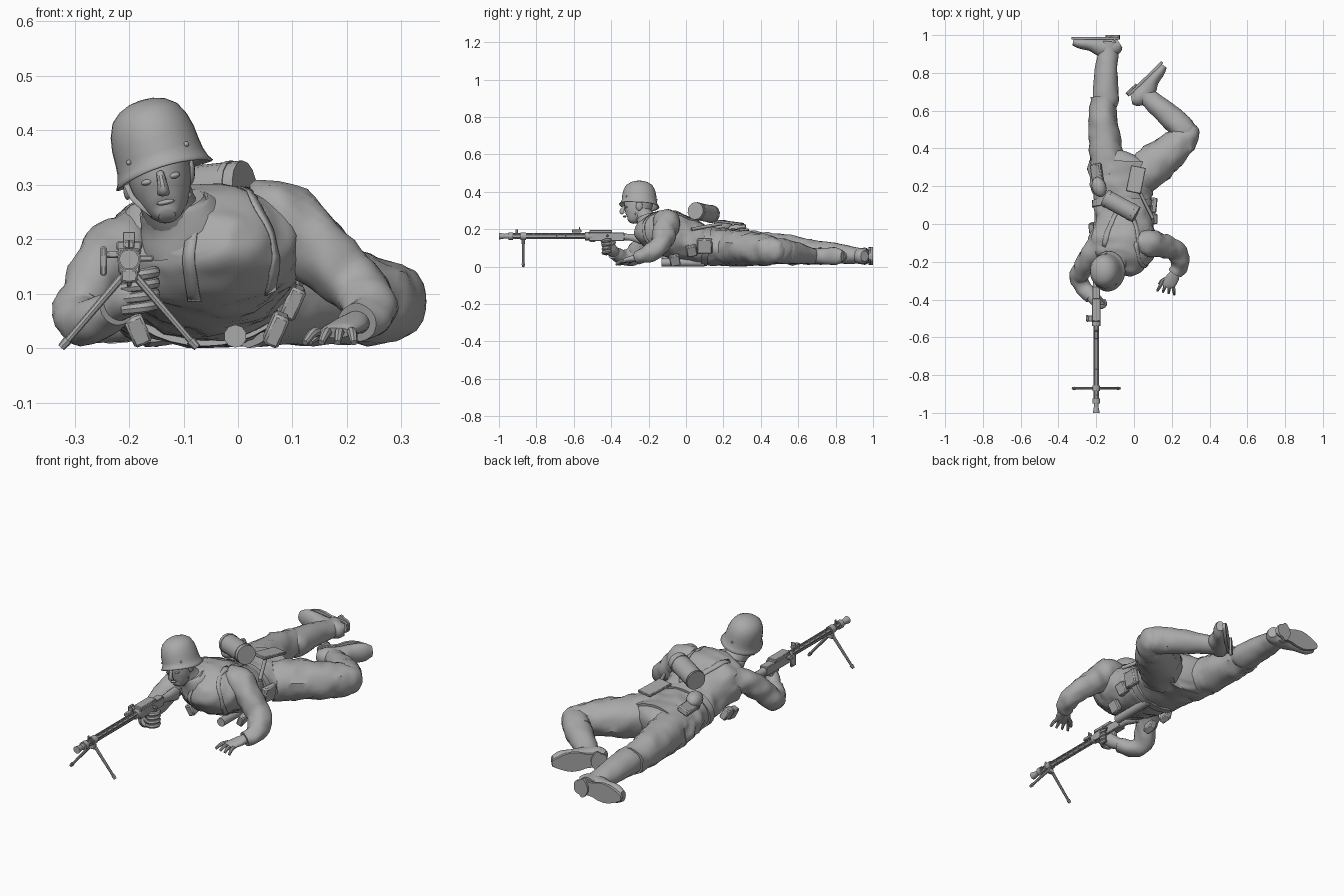
import bpy, bmesh
from math import cos, sin, pi, tau
from mathutils import Vector, Matrix, Euler, noise

cube = bpy.data.objects.get("Cube")
if cube:
    bpy.data.objects.remove(cube)

mat = bpy.data.materials.new("plain_grey")
mat.use_nodes = True
GREY = (0.4, 0.4, 0.4, 1)
mat.diffuse_color = GREY
mat.node_tree.nodes["Principled BSDF"].inputs["Base Color"].default_value = GREY
parts = []


def finish(name, bm):
    """Turn a bmesh into a named grey object."""
    bmesh.ops.recalc_face_normals(bm, faces=bm.faces)
    me = bpy.data.meshes.new(name)
    bm.to_mesh(me)
    bm.free()
    me.materials.append(mat)
    ob = bpy.data.objects.new(name, me)
    bpy.context.collection.objects.link(ob)
    parts.append(ob)
    return ob


def frames(rings, up, steps):
    """Smoothly interpolate (x, y, z, half width, half height) rings."""
    r = [Vector(k) for k in rings]
    r = [2 * r[0] - r[1]] + r + [2 * r[-1] - r[-2]]
    pts = []
    for i in range(1, len(r) - 2):
        a, b, c, d = r[i - 1:i + 3]
        for s in range(steps):
            t = s / steps
            pts.append((2 * b + (c - a) * t + (2 * a - 5 * b + 4 * c - d) * t * t
                        + (3 * b - a - 3 * c + d) * t ** 3) / 2)
    pts.append(r[-2])
    for i, p in enumerate(pts):
        nxt, prev = pts[min(i + 1, len(pts) - 1)], pts[max(i - 1, 0)]
        tan = (Vector(nxt[:3]) - Vector(prev[:3])).normalized()
        side = tan.cross(Vector(up)).normalized()
        yield Vector(p[:3]), side, side.cross(tan), max(p[3], .001), max(p[4], .001)


def loft(name, rings, up=(0, 0, 1), sides=20, steps=5, folds=0.0):
    """Skin elliptical rings; folds adds cloth creases."""
    bm = bmesh.new()
    loops = []
    for c, s, u, w, h in frames(rings, up, steps):
        loop = []
        for k in range(sides):
            a = tau * k / sides
            off = s * w * cos(a) + u * h * sin(a)
            p = c + off
            p += off * folds * noise.noise(p * 22)
            p.z = max(p.z, 0)
            loop.append(bm.verts.new(p))
        loops.append(loop)
    for a, b in zip(loops, loops[1:]):
        for k in range(sides):
            j = (k + 1) % sides
            bm.faces.new((a[k], a[j], b[j], b[k]))
    bm.faces.new(loops[0])
    bm.faces.new(loops[-1])
    return finish(name, bm)


def rod(name, a, b, r1, r2=None, sides=12):
    """Straight cylinder or cone between two points."""
    a, b = Vector(a), Vector(b)
    d = b - a
    m = Matrix.Translation((a + b) / 2) @ d.to_track_quat('Z', 'Y').to_matrix().to_4x4()
    bm = bmesh.new()
    bmesh.ops.create_cone(bm, cap_ends=True, segments=sides, radius1=r1,
                          radius2=r1 if r2 is None else r2, depth=d.length, matrix=m)
    return finish(name, bm)


def box(name, loc, size, rot=(0, 0, 0), bevel=.003):
    bm = bmesh.new()
    m = Matrix.LocRotScale(Vector(loc), Euler(rot), Vector(size))
    bmesh.ops.create_cube(bm, size=1, matrix=m)
    bmesh.ops.bevel(bm, geom=bm.edges[:], offset=bevel, segments=1, affect='EDGES')
    return finish(name, bm)


def ball(name, loc, size, rot=(0, 0, 0)):
    bm = bmesh.new()
    m = Matrix.LocRotScale(Vector(loc), Euler(rot), Vector(size))
    bmesh.ops.create_uvsphere(bm, u_segments=16, v_segments=10, radius=1, matrix=m)
    return finish(name, bm)


def strap(name, path, target, up):
    """Flat webbing that clings to the target."""
    bm = bmesh.new()
    last = None
    for c, s, u, w, h in frames([p + (.012, .01) for p in path], up, 6):
        pair = [bm.verts.new(c - s * w), bm.verts.new(c + s * w)]
        if last:
            bm.faces.new((last[0], last[1], pair[1], pair[0]))
        last = pair
    ob = finish(name, bm)
    wrap = ob.modifiers.new("cling", 'SHRINKWRAP')
    wrap.target = target
    wrap.wrap_mode = 'ABOVE_SURFACE'
    wrap.offset = .004
    ob.modifiers.new("thickness", 'SOLIDIFY').thickness = .003


# Jacket, belt and trouser seat
jacket = loft("jacket", [(-.09, -.245, .21, .06, .04), (-.08, -.22, .2, .12, .075),
                         (-.07, -.17, .19, .165, .11), (-.06, -.09, .175, .18, .125),
                         (-.056, .02, .135, .153, .115), (-.062, .11, .11, .15, .1),
                         (-.062, .22, .105, .17, .1), (-.058, .33, .1, .188, .1)], folds=.1, sides=36, steps=7)
loft("belt", [(-.062, .09, .113, .161, .11), (-.062, .125, .109, .16, .107)], sides=32)
loft("trouser_seat", [(-.06, .28, .1, .17, .096), (-.05, .34, .097, .16, .09),
                      (-.04, .37, .09, .08, .05)], folds=.06)

# Legs and tall boots
loft("right_trouser_leg", [(-.13, .26, .1, .1, .095), (-.15, .4, .098, .09, .09),
                           (-.163, .55, .09, .075, .08), (-.165, .67, .08, .066, .066)], folds=.18)
loft("left_trouser_leg", [(.02, .24, .1, .1, .094), (.1, .31, .098, .11, .094),
                          (.21, .4, .092, .09, .083), (.275, .46, .088, .072, .076),
                          (.312, .51, .085, .043, .05), (.322, .525, .085, .012, .015)], folds=.15)
loft("left_knee_cloth", [(.298, .455, .087, .05, .06), (.268, .495, .086, .064, .07),
                         (.21, .55, .08, .062, .062)], folds=.12)
loft("right_boot_shaft", [(-.155, .65, .078, .062, .058), (-.15, .665, .078, .07, .064),
                          (-.148, .8, .07, .061, .056), (-.138, .89, .06, .054, .046),
                          (-.13, .965, .057, .048, .042)], folds=.08)
loft("left_boot_shaft", [(.235, .53, .08, .06, .06), (.225, .54, .08, .066, .064),
                         (.15, .605, .07, .058, .056), (.09, .655, .06, .05, .046),
                         (.035, .698, .056, .042, .04)], folds=.08)


def foot(side, origin, angle, flip):
    """Boot foot on its side, with sole and heel."""
    m = Matrix.Translation(origin) @ Matrix.Rotation(angle, 4, 'Z') @ Matrix.Diagonal((1, flip, 1, 1))
    rings = [(0, .045, .025, .028), (.03, .062, .046, .042), (.09, .066, .05, .042),
             (.15, .05, .036, .045), (.21, .043, .029, .045), (.248, .037, .018, .027)]
    loft(side + "_boot_foot", [tuple(m @ Vector((x, y, 0))) + (w, h) for x, y, w, h in rings])
    for name, x0, x1, y0, y1 in (("sole", 0, .255, .01, .024), ("heel", 0, .075, 0, .013)):
        bm = bmesh.new()
        outline = []
        for k in range(24):
            a = tau * k / 24
            t = (1 + cos(a)) / 2
            half = .036 + .013 * sin(pi * (2 * t - .75)) * (t > .3)
            wide = abs(sin(a)) ** .55 * (1 if sin(a) >= 0 else -1)
            outline.append(m @ Vector((x0 + (x1 - x0) * t, y0, half * wide)))
        face = bm.faces.new([bm.verts.new(p) for p in outline])
        ext = bmesh.ops.extrude_face_region(bm, geom=[face])["geom"]
        shift = m.to_3x3() @ Vector((0, y1 - y0, 0))
        bmesh.ops.translate(bm, vec=shift, verts=[v for v in ext if isinstance(v, bmesh.types.BMVert)])
        finish(side + "_boot_" + name, bm)


foot("right", (-.075, 1, .056), pi, 1)
foot("left", (-.045, .692, .056), .77, -1)

# Sleeves
loft("left_sleeve", [(.03, -.1, .235, .06, .06), (.075, -.1, .237, .072, .073), (.133, -.11, .19, .062, .066),
                     (.2, -.13, .128, .056, .056), (.24, -.17, .086, .052, .052),
                     (.24, -.22, .06, .046, .042), (.22, -.26, .048, .039, .036)], folds=.2)
loft("right_sleeve", [(-.17, -.1, .2, .07, .06), (-.222, -.16, .178, .06, .058), (-.263, -.22, .125, .052, .056),
                      (-.29, -.28, .06, .05, .05), (-.27, -.335, .05, .045, .042),
                      (-.225, -.385, .073, .037, .036)], folds=.18)

# Left hand spread on the ground
loft("left_palm", [(.22, -.255, .048, .025, .022), (.205, -.285, .042, .034, .018),
                   (.185, -.32, .033, .034, .014), (.18, -.335, .028, .028, .01)])
for i in range(4):
    x, y = .207 - .018 * i, -.335 + .007 * i
    dx = .006 - .012 * i
    loft(f"left_finger_{i}", [(x, y + .015, .03, .009, .009), (x + dx * .5, y - .015, .028, .009, .009),
                              (x + dx, y - .04, .01, .006, .006)], sides=8, steps=3)
loft("left_thumb", [(.18, -.285, .036, .011, .01), (.15, -.3, .026, .01, .01),
                    (.132, -.318, .012, .006, .006)], sides=8, steps=3)

# Right hand on the grip
loft("right_palm", [(-.225, -.38, .075, .03, .028), (-.2, -.405, .095, .034, .034),
                    (-.18, -.415, .118, .025, .03)])
for i in range(4):
    z = .07 + .02 * i
    loft(f"right_finger_{i}", [(-.21, -.425, z, .01, .01), (-.18, -.44, z + .004, .012, .011),
                               (-.153, -.425, z + .01, .011, .011), (-.16, -.4, z + .012, .008, .008)],
         sides=8, steps=3)

# Head, face and neck
FRONT = (0, -1, 0)
loft("neck", [(-.1, -.17, .21, .062, .06), (-.125, -.215, .255, .052, .052), (-.14, -.245, .3, .05, .05)], up=FRONT)
loft("collar", [(-.095, -.18, .215, .095, .08), (-.115, -.2, .252, .07, .064), (-.12, -.205, .266, .06, .057)],
     up=FRONT, folds=.08)
loft("head", [(-.13, -.305, .243, .016, .012), (-.132, -.292, .255, .033, .037),
              (-.137, -.275, .28, .049, .062), (-.144, -.26, .315, .058, .074),
              (-.152, -.25, .36, .06, .075), (-.16, -.25, .41, .04, .05)], up=FRONT)
loft("nose", [(-.143, -.328, .322, .007, .008), (-.138, -.343, .296, .01, .013),
              (-.137, -.335, .284, .012, .008)], up=FRONT, sides=10)
ball("lips", (-.133, -.327, .268), (.017, .009, .005), (0, -.2, 0))
for sgn, name in ((-1, "right"), (1, "left")):
    ball(name + "_eye", (-.142 + sgn * .024, -.318, .311 + sgn * .006), (.012, .01, .006), (0, -.25, 0))
    ball(name + "_ear", (-.145 + sgn * .058, -.25, .31 + sgn * .014), (.008, .018, .024))

# Steel helmet with a flared skirt
tilt = Matrix.Translation((-.147, -.25, .356)) @ Matrix.Rotation(-.31, 4, 'Y')
bm = bmesh.new()
rows = []
for s, z, lift in ((1.17, -.04, .018), (1.09, -.03, .016), (1.03, -.014, .007), (1.005, .005, 0), (.985, .03, 0),
                   (.92, .055, 0), (.78, .079, 0), (.55, .094, 0), (.28, .102, 0), (.04, .104, 0)):
    row = []
    for k in range(32):
        a = tau * k / 32
        front = max(0, -sin(a)) ** 1.5
        row.append(bm.verts.new(tilt @ Vector((.08 * s * cos(a), .092 * s * sin(a), z + lift * front))))
    rows.append(row)
for a, b in zip(rows, rows[1:]):
    for k in range(32):
        j = (k + 1) % 32
        bm.faces.new((a[k], a[j], b[j], b[k]))
bm.faces.new(rows[-1])
finish("helmet", bm).modifiers.new("thickness", 'SOLIDIFY').thickness = .004
for k in (-.75, .75, pi):
    ball("helmet_rivet", tilt @ Vector((.081 * sin(k), -.093 * cos(k), .002)), (.005, .005, .005))
loft("chin_strap", [(-.205, -.27, .3, .005, .002), (-.188, -.285, .27, .005, .002),
                    (-.14, -.29, .242, .005, .002), (-.088, -.27, .285, .005, .002)], up=FRONT, sides=8)

# Webbing
strap("left_chest_strap", [(.02, -.1, .33), (.035, -.2, .28), (.055, -.22, .2), (.06, -.18, .1)], jacket, FRONT)
strap("left_back_strap", [(.03, -.12, .31), (.01, 0, .27), (-.04, .1, .23)], jacket, (0, 0, 1))
strap("right_back_strap", [(-.16, -.12, .28), (-.12, 0, .26), (-.08, .1, .23)], jacket, (0, 0, 1))
strap("jacket_placket", [(-.095, -.27, .24), (-.09, -.26, .17), (-.08, -.2, .08)], jacket, FRONT)

# Carried kit
a, b = Vector((-.155, .14, .28)), Vector((.012, .05, .298))
rod("canister", a, b, .047, sides=14)
for t in (.04, .82):
    rod("canister_band", a.lerp(b, t), a.lerp(b, t + .07), .049, sides=14)
ball("canteen", (-.185, .195, .215), (.038, .055, .035), (0, -.3, .3))
box("bread_bag", (-.195, .255, .2), (.06, .13, .03), (.1, -.45, .1), .006)
box("shovel_blade", (.01, .235, .235), (.08, .14, .014), (-.12, 0, -.2))
rod("shovel_handle", (.02, .19, .23), (.1, .03, .2), .009)
for i in range(2):
    box("left_pouch", (.1 - .03 * i, .03 - .09 * i, .085 - .05 * i), (.03, .055, .06), (.2, .4, .1), .005)
    box("right_pouch", (-.215 + .03 * i, -.02 - .08 * i, .07 - .035 * i), (.035, .055, .055), (.2, -.4, 0), .005)
box("side_pouch", (.1, .1, .11), (.03, .08, .08), (0, .2, -.1), .006)
rod("ground_tube", (-.005, -.13, .022), (-.005, .1, .022), .021, sides=10)

# Machine gun: perforated barrel jacket
GX, GZ = -.2, .163
bm = bmesh.new()
rows = [[bm.verts.new((GX + .017 * cos(tau * (k + .5) / 8), -.94 + .042 * i, GZ + .017 * sin(tau * (k + .5) / 8)))
         for k in range(8)] for i in range(11)]
for a, b in zip(rows, rows[1:]):
    for k in range(8):
        bm.faces.new((a[k], a[(k + 1) % 8], b[(k + 1) % 8], b[k]))
bmesh.ops.recalc_face_normals(bm, faces=bm.faces)
holes = bm.faces[:]
bmesh.ops.inset_individual(bm, faces=holes, thickness=.004)
bmesh.ops.inset_individual(bm, faces=holes, thickness=.0005, depth=-.005)
finish("barrel_jacket", bm)
for name, y0, y1, r1, r2 in (("muzzle_cone", -1, -.965, .018, .012), ("muzzle_neck", -.968, -.935, .013, .013),
                             ("muzzle_collar", -.95, -.925, .02, .02), ("bipod_collar", -.885, -.855, .02, .02),
                             ("rear_collar", -.54, -.5, .022, .022)):
    rod(name, (GX, y0, GZ), (GX, y1, GZ), r1, r2, 16)
rod("muzzle_bore", (GX, -1, GZ), (GX, -.998, GZ), .008)

# Receiver, feed, sights, grip and stock
box("receiver", (GX, -.425, .16), (.04, .19, .046))
box("feed_cover", (GX, -.455, .188), (.046, .12, .018))
box("feed_plate", (-.247, -.5, .16), (.012, .035, .054))
box("feed_arm", (-.23, -.5, .172), (.035, .03, .012))
box("cocking_handle", (-.17, -.42, .165), (.03, .012, .012))
box("rear_sight", (GX, -.585, .19), (.02, .05, .016))
box("rear_sight_leaf", (GX, -.57, .203), (.022, .006, .02), bevel=.001)
box("front_sight", (GX, -.905, .188), (.004, .012, .022), bevel=.001)
box("pistol_grip", (GX, -.4, .108), (.026, .036, .07), (-.3, 0, 0), .006)
loft("trigger_guard", [(GX, -.455, .138, .004, .002), (GX, -.445, .115, .004, .002),
                       (GX, -.41, .112, .004, .002)], sides=6)
loft("stock", [(GX, -.34, .16, .02, .02), (GX, -.3, .157, .016, .018), (GX, -.25, .152, .019, .028),
               (GX, -.205, .148, .02, .036)], sides=14)

# Bipod
box("bipod_hinge", (GX, -.87, .133), (.03, .02, .024))
for sgn in (-1, 1):
    top, end = Vector((GX + sgn * .012, -.87, .132)), Vector((GX + sgn * .12, -.87, .006))
    rod("bipod_leg", top, end, .0075, .006, 8)
    rod("bipod_foot", top.lerp(end, .93), end + Vector((sgn * .005, 0, -.005)), .009, .007, 8)

# Smooth shading with crisp edges
bpy.ops.object.select_all(action='DESELECT')
for ob in parts:
    ob.select_set(True)
bpy.context.view_layer.objects.active = parts[0]
bpy.ops.object.shade_smooth_by_angle(angle=.7)
